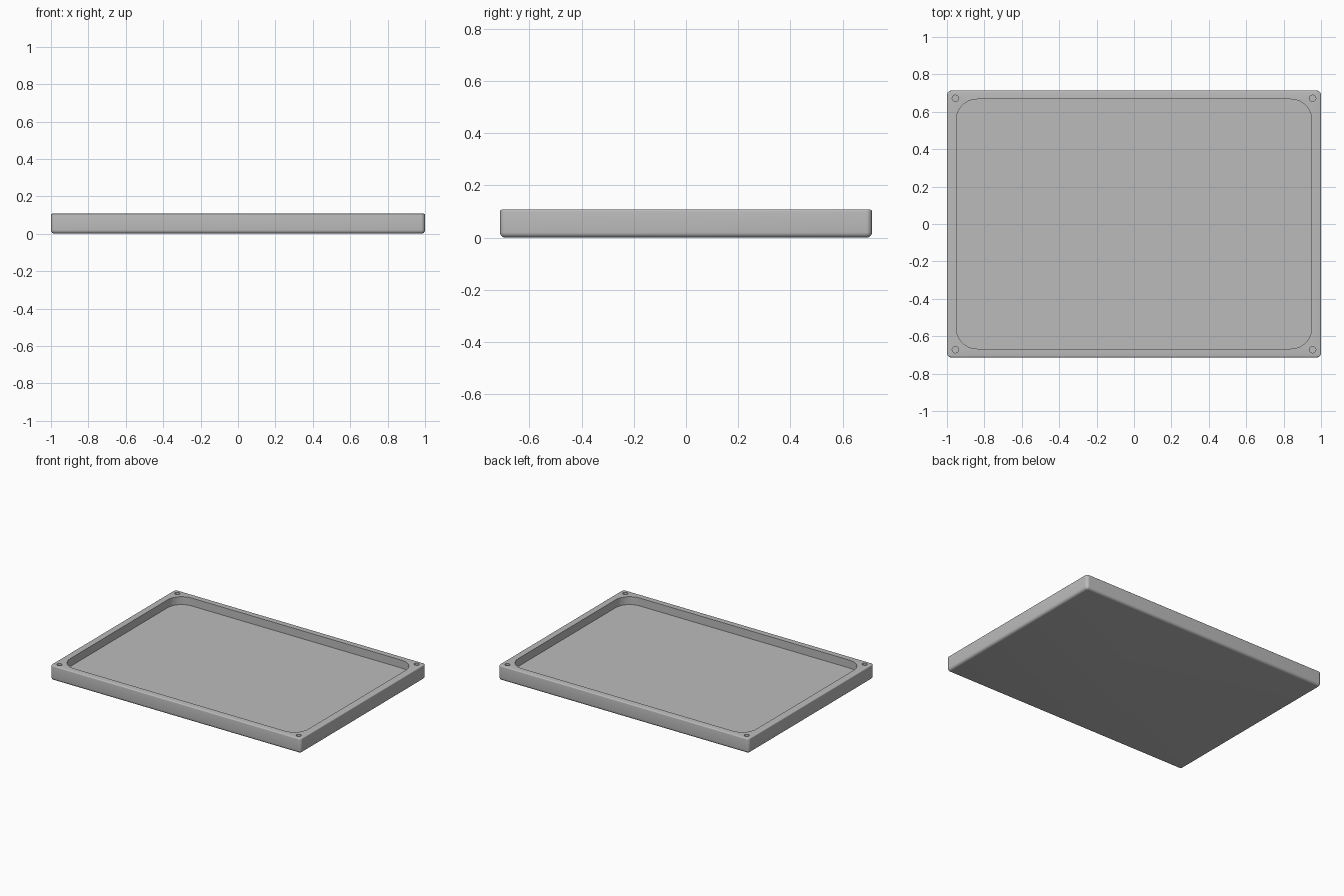
import bpy
import bmesh
from math import sin, cos, pi
from mathutils import Vector

default = bpy.data.objects.get("Cube")
if default:
    bpy.data.objects.remove(default, do_unlink=True)

HALF_X, HALF_Y, HEIGHT = 1.0, 0.713, 0.107
CORNER, BOTTOM_FILLET, TOP_FILLET = 0.022, 0.02, 0.007
POCKET_X, POCKET_Y, POCKET_R, FLOOR = 0.95, 0.667, 0.11, 0.05
HOLE_X, HOLE_Y, HOLE_R, HOLE_FLOOR = 0.955, 0.672, 0.017, 0.05
STEPS = 8

grey = bpy.data.materials.new("light grey")
grey.use_nodes = True
colour = (0.5, 0.5, 0.5, 1)
grey.diffuse_color = colour
grey.node_tree.nodes["Principled BSDF"].inputs["Base Color"].default_value = colour


def rounded_ring(bm, hx, hy, r, z):
    """Ring of vertices around a rounded rectangle."""
    ring = []
    for i, (sx, sy) in enumerate([(1, 1), (-1, 1), (-1, -1), (1, -1)]):
        for k in range(STEPS + 1):
            a = (i + k / STEPS) * pi / 2
            ring.append(bm.verts.new((sx * (hx - r) + r * cos(a),
                                      sy * (hy - r) + r * sin(a), z)))
    return ring


def bridge(bm, lower, upper):
    n = len(lower)
    for i in range(n):
        j = (i + 1) % n
        bm.faces.new((lower[i], lower[j], upper[j], upper[i]))


# Outer wall profile: (inset, height) through both edge fillets
profile = []
for k in range(7):
    a = k / 6 * pi / 2
    profile.append((BOTTOM_FILLET * (1 - sin(a)), BOTTOM_FILLET * (1 - cos(a))))
for k in range(5):
    a = k / 4 * pi / 2
    profile.append((TOP_FILLET * (1 - cos(a)), HEIGHT - TOP_FILLET * (1 - sin(a))))

# Tray body with rounded pocket
bm = bmesh.new()
rings = [rounded_ring(bm, HALF_X - d, HALF_Y - d, CORNER - d, z) for d, z in profile]
rings += [rounded_ring(bm, POCKET_X, POCKET_Y, POCKET_R, z) for z in (HEIGHT, FLOOR)]
for lower, upper in zip(rings, rings[1:]):
    bridge(bm, lower, upper)
bm.faces.new(rings[0][::-1])
bm.faces.new(rings[-1])
bmesh.ops.recalc_face_normals(bm, faces=bm.faces)
mesh = bpy.data.meshes.new("tray")
bm.to_mesh(mesh)
bm.free()
mesh.materials.append(grey)
tray = bpy.data.objects.new("tray", mesh)
bpy.context.collection.objects.link(tray)

# Blind screw holes in the four corners
bm = bmesh.new()
for sx in (-1, 1):
    for sy in (-1, 1):
        made = bmesh.ops.create_cone(bm, cap_ends=True, segments=32,
                                     radius1=HOLE_R, radius2=HOLE_R, depth=0.1)
        bmesh.ops.translate(bm, verts=made["verts"],
                            vec=Vector((sx * HOLE_X, sy * HOLE_Y, HOLE_FLOOR + 0.05)))
# Drills must clear the rim
for v in bm.verts:
    if v.co.z > HEIGHT:
        v.co.z = HEIGHT + 0.05
mesh = bpy.data.meshes.new("hole_cutter")
bm.to_mesh(mesh)
bm.free()
mesh.materials.append(grey)
cutter = bpy.data.objects.new("hole_cutter", mesh)
bpy.context.collection.objects.link(cutter)

bpy.context.view_layer.objects.active = tray
tray.select_set(True)
drill = tray.modifiers.new("screw_holes", "BOOLEAN")
drill.operation = "DIFFERENCE"
drill.solver = "EXACT"
drill.object = cutter
bpy.ops.object.modifier_apply(modifier=drill.name)
bpy.data.objects.remove(cutter, do_unlink=True)

# Smooth fillets, crisp pocket and hole edges
bpy.ops.object.select_all(action="DESELECT")
tray.select_set(True)
bpy.ops.object.shade_smooth_by_angle(angle=pi / 6)
